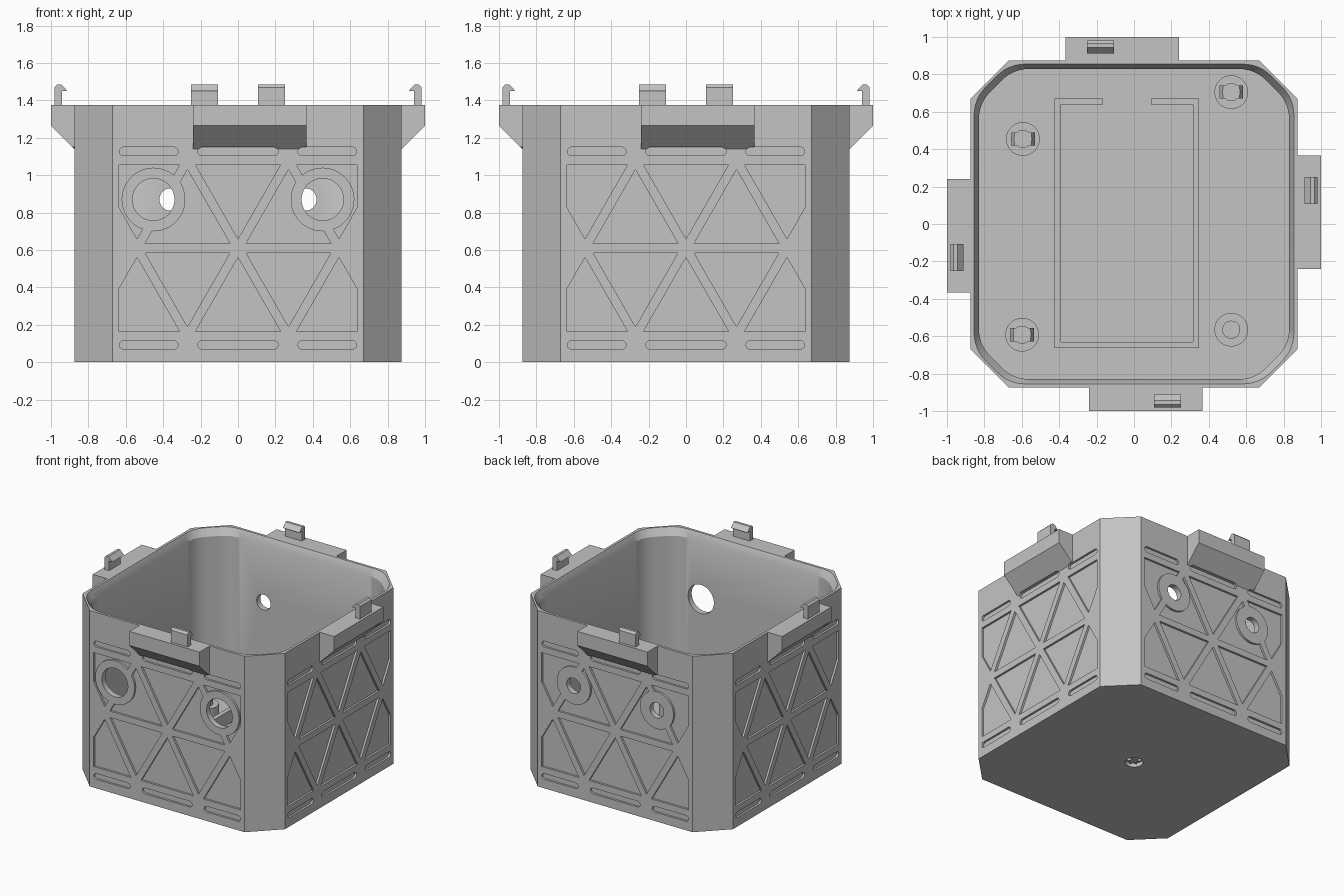
import bpy, bmesh
from math import radians, cos, sin, pi
from mathutils import Matrix, Vector

if "Cube" in bpy.data.objects:
    bpy.data.objects.remove(bpy.data.objects["Cube"])

grey = bpy.data.materials.new("light grey plastic")
grey.use_nodes = True
grey.diffuse_color = (0.55, 0.55, 0.55, 1)
grey.node_tree.nodes["Principled BSDF"].inputs["Base Color"].default_value = grey.diffuse_color

W, H, FLOOR, INNER = 0.875, 1.375, 0.06, 0.83


def loft(bm, loops):
    """Closed solid through a stack of equal-length 3D loops."""
    rings = [[bm.verts.new(p) for p in loop] for loop in loops]
    n = len(rings[0])
    for a, b in zip(rings, rings[1:]):
        for i in range(n):
            bm.faces.new((a[i], a[(i + 1) % n], b[(i + 1) % n], b[i]))
    bm.faces.new(rings[0][::-1])
    bm.faces.new(rings[-1])


def prism_z(bm, pts, lo, hi):
    loft(bm, [[(x, y, z) for x, y in pts] for z in (lo, hi)])


def prism_y(bm, pts, lo, hi):
    loft(bm, [[(x, y, z) for x, z in pts] for y in (lo, hi)])


def prism_x(bm, pts, lo, hi):
    loft(bm, [[(x, y, z) for y, z in pts] for x in (lo, hi)])


def box(bm, x0, x1, y0, y1, z0, z1):
    prism_z(bm, [(x0, y0), (x1, y0), (x1, y1), (x0, y1)], z0, z1)


def circle(cx, cy, r, n=48):
    return [(cx + r * cos(2 * pi * i / n), cy + r * sin(2 * pi * i / n)) for i in range(n)]


def finish(bm, name, turn=0):
    bmesh.ops.recalc_face_normals(bm, faces=bm.faces)
    bm.transform(Matrix.Rotation(turn * pi / 2, 4, 'Z'))
    me = bpy.data.meshes.new(name)
    bm.to_mesh(me)
    bm.free()
    me.materials.append(grey)
    ob = bpy.data.objects.new(name, me)
    bpy.context.collection.objects.link(ob)
    return ob


def activate(ob):
    bpy.ops.object.select_all(action='DESELECT')
    ob.select_set(True)
    bpy.context.view_layer.objects.active = ob


def cut(ob, cutter):
    mod = ob.modifiers.new("cut", 'BOOLEAN')
    mod.operation, mod.solver, mod.object = 'DIFFERENCE', 'EXACT', cutter
    activate(ob)
    bpy.ops.object.modifier_apply(modifier=mod.name)


def octagon(half, cut_at):
    a, b = half, cut_at
    return [(b, -a), (a, -b), (a, b), (b, a), (-b, a), (-a, b), (-a, -b), (-b, -a)]


def rounded(pts, d, n=6):
    """Round each corner with a short curve."""
    out = []
    for i, p in enumerate(pts):
        p = Vector(p)
        s = p + (Vector(pts[i - 1]) - p).normalized() * d
        e = p + (Vector(pts[(i + 1) % len(pts)]) - p).normalized() * d
        for k in range(n + 1):
            t = k / n
            out.append(tuple(s * (1 - t) ** 2 + p * 2 * t * (1 - t) + e * t * t))
    return out


# Eight-sided shell with a rounded cavity and a bevelled rim
bm = bmesh.new()
prism_z(bm, octagon(W, 0.67), 0, H)
shell = finish(bm, "box_shell")

bm = bmesh.new()
loops = []
for half, z in ((INNER, FLOOR), (INNER, H - 0.055), (0.855, H), (0.855, H + 0.1)):
    ring = rounded(octagon(half, half - 0.185), 0.09)
    loops.append([(x, y, z) for x, y in ring])
loft(bm, loops)
cavity = finish(bm, "cavity_cutter")


# Triangular lattice pockets on all four walls
def slot(x0, x1, z0, z1, n=6):
    r, zc = (z1 - z0) / 2, (z0 + z1) / 2
    right = [(x1 - r + r * cos(t), zc + r * sin(t)) for t in [pi * (i / n - 0.5) for i in range(n + 1)]]
    left = [(x0 + r - r * cos(t), zc - r * sin(t)) for t in [pi * (i / n - 0.5) for i in range(n + 1)]]
    return right + left


MID = 0.61
centred = [[(0, 0.05), (0.227, 0.445), (-0.227, 0.445)], slot(-0.215, 0.215, 0.495, 0.54)]
sided = [[(0.043, 0.025), (0.497, 0.025), (0.27, 0.42)],
         [(0.313, 0.445), (0.54, 0.05), (0.635, 0.215), (0.635, 0.445)],
         slot(0.32, 0.635, 0.495, 0.54)]
bm = bmesh.new()
for up in (1, -1):
    shapes = [(s, 1) for s in centred] + [(s, side) for s in sided for side in (1, -1)]
    for shape, side in shapes:
        prism_y(bm, [(side * x, MID + up * z) for x, z in shape], -0.93, -W + 0.016)
bmesh.ops.recalc_face_normals(bm, faces=bm.faces)
wall = bm.verts[:] + bm.edges[:] + bm.faces[:]
for turn in (1, 2, 3):
    copy = bmesh.ops.duplicate(bm, geom=wall)["geom"]
    verts = [v for v in copy if isinstance(v, bmesh.types.BMVert)]
    bmesh.ops.rotate(bm, verts=verts, cent=(0, 0, 0), matrix=Matrix.Rotation(turn * pi / 2, 3, 'Z'))
pockets = finish(bm, "pocket_cutter")

# Cable holes front and back, each keeping a solid ring around it
HOLE_Z = 0.87
rings, holes = bmesh.new(), bmesh.new()
for side in (1, -1):
    for x, r, rim, y in ((0.452, 0.112, 0.17, -1), (0.36, 0.06, 0.145, 1)):
        lo, hi = sorted((y * 0.7, y * 1.1))
        prism_y(rings, circle(side * x, HOLE_Z, rim), lo, hi)
        prism_y(holes, circle(side * x, HOLE_Z, r), lo, hi)
rings = finish(rings, "ring_cutter")
holes = finish(holes, "hole_cutter")
cut(pockets, rings)

# Round recess under the base
bm = bmesh.new()
prism_z(bm, circle(0, 0, 0.065), -0.1, 0.03)
recess = finish(bm, "base_recess_cutter")

for cutter in (cavity, pockets, holes, recess):
    cut(shell, cutter)
smooth = [shell]

# Brackets and snap hooks, one per wall
for turn, side in enumerate(("front", "left", "back", "right")):
    bm = bmesh.new()
    prism_x(bm, [(-W, H), (-1, H), (-1, 1.265), (-W, 1.14)], -0.24, 0.367)
    bracket = finish(bm, side + "_bracket", turn)
    cut(bracket, pockets)
    bm = bmesh.new()
    prism_x(bm, [(-0.98, H), (-0.98, 1.47), (-0.965, 1.485), (-0.945, 1.485),
                 (-0.912, 1.45), (-0.94, 1.45), (-0.94, H)], 0.106, 0.25)
    finish(bm, side + "_snap_hook", turn)

# Star-shaped screw head in the base recess
bm = bmesh.new()
star = [(r * cos(i * pi / 6), r * sin(i * pi / 6)) for i in range(12) for r in [0.05 if i % 2 else 0.026]]
prism_z(bm, star, 0.01, 0.032)
finish(bm, "base_star")

# Low frame on the floor, with a notch in its back edge
bm = bmesh.new()
z0, z1 = FLOOR, FLOOR + 0.1
box(bm, -0.425, -0.39, -0.662, 0.67, z0, z1)
box(bm, 0.315, 0.347, -0.662, 0.67, z0, z1)
box(bm, -0.39, 0.315, -0.662, -0.63, z0, z1)
box(bm, -0.39, -0.165, 0.638, 0.67, z0, z1)
box(bm, 0.09, 0.315, 0.638, 0.67, z0, z1)
finish(bm, "floor_frame")

# Circuit board posts: a shoulder, a pin, and snap lips on three of them
posts = {"front_left": (0.52, -0.565, False), "back_left": (0.52, 0.705, True),
         "front_right": (-0.598, -0.592, True), "back_right": (-0.594, 0.455, True)}
for name, (x, y, snap) in posts.items():
    bm = bmesh.new()
    prism_z(bm, circle(x, y, 0.09), FLOOR, 0.16)
    prism_z(bm, circle(x, y, 0.048), 0.16, 0.25)
    if snap:
        for s in (-1, 1):
            prism_y(bm, [(x + s * 0.03, 0.25), (x + s * 0.045, 0.25), (x + s * 0.064, 0.215),
                         (x + s * 0.03, 0.215)], y - 0.035, y + 0.035)
    smooth.append(finish(bm, name + "_post"))

for cutter in (cavity, pockets, rings, holes, recess):
    bpy.data.objects.remove(cutter)
for ob in smooth:
    activate(ob)
    bpy.ops.object.shade_smooth_by_angle(angle=radians(25))
